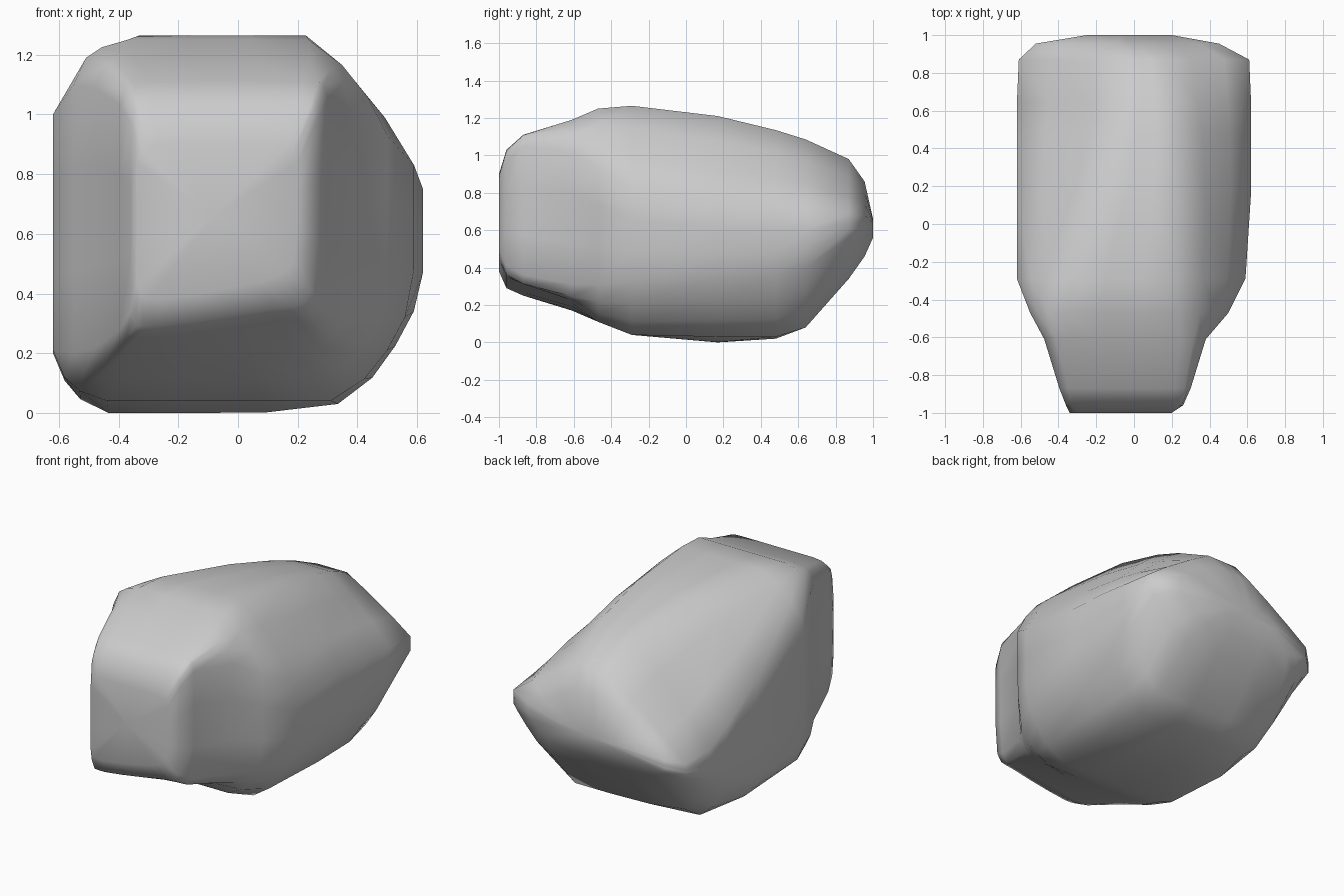
import bpy, bmesh
from mathutils import Vector

if "Cube" in bpy.data.objects:
    bpy.data.objects.remove(bpy.data.objects["Cube"])

# Boulder cross-sections, front to back:
# y, left x, right x, bottom z left/right, top z, left side z low/high,
# right side z low/high, top edge start/end as fractions of the width
SECTIONS = [
    (-1.00, -.34, .20, .38, .44, .90, .43, .84, .51, .84, .15, .85),
    (-.96, -.36, .26, .29, .35, 1.03, .34, .97, .41, .97, .12, .90),
    (-.87, -.395, .30, .25, .31, 1.11, .28, 1.03, .36, 1.05, .15, .88),
    (-.61, -.475, .38, .17, .21, 1.19, .22, 1.09, .31, 1.02, .15, .84),
    (-.47, -.55, .50, .11, .11, 1.25, .20, 1.10, .31, .93, .17, .75),
    (-.29, -.62, .59, .04, .04, 1.265, .21, 1.00, .32, .83, .24, .70),
    (.17, -.62, .62, .00, .03, 1.21, .20, .81, .34, .75, .36, .69),
    (.48, -.62, .62, .02, .03, 1.135, .30, .63, .36, .73, .42, .68),
    (.64, -.62, .62, .12, .08, 1.085, .37, .55, .40, .71, .45, .66),
    (.87, -.61, .61, .37, .34, .98, .47, .54, .56, .69, .46, .63),
    (.955, -.52, .45, .47, .46, .86, .51, .57, .58, .68, .45, .64),
    (1.00, -.25, .20, .57, .56, .66, .58, .60, .60, .64, .40, .65),
]
STEPS = 3


def ring(row):
    """Eight key points of a section, rounded with a closed spline."""
    y, xl, xr, bl, br, zt, l0, l1, r0, r1, t0, t1 = row
    w = xr - xl
    keys = [(xl, l1), (xl, l0), (xl + .15 * w, bl), (xl + .77 * w, br),
            (xr - .025 * w, r0), (xr, r1), (xl + t1 * w, zt), (xl + t0 * w, zt)]
    keys = [Vector(k) for k in keys]
    pts = []
    for i in range(8):
        a, b, c, d = (keys[(i + k - 1) % 8] for k in range(4))
        for s in range(STEPS):
            t = s / STEPS
            p = (b * 2 + (c - a) * t + (a * 2 - b * 5 + c * 4 - d) * t * t
                 + (b * 3 - a - c * 3 + d) * t ** 3) * .5
            p = p.lerp(b.lerp(c, t), .35)
            # keep the rounding inside the section's limits
            pts.append((min(max(p.x, xl), xr), y, min(max(p.y, min(bl, br)), zt)))
    return pts


# Boulder: loft through the sections and close both ends
bm = bmesh.new()
rings = [[bm.verts.new(p) for p in ring(r)] for r in SECTIONS]
n = len(rings[0])
for a, b in zip(rings, rings[1:]):
    for i in range(n):
        j = (i + 1) % n
        bm.faces.new((a[i], a[j], b[j], b[i]))
for end in (rings[0], rings[-1]):
    cap = bm.faces.new(end)
    bmesh.ops.poke(bm, faces=[cap])
bmesh.ops.recalc_face_normals(bm, faces=bm.faces)
for f in bm.faces:
    f.smooth = True
mesh = bpy.data.meshes.new("boulder")
bm.to_mesh(mesh)
bm.free()
bpy.context.collection.objects.link(bpy.data.objects.new("boulder", mesh))
